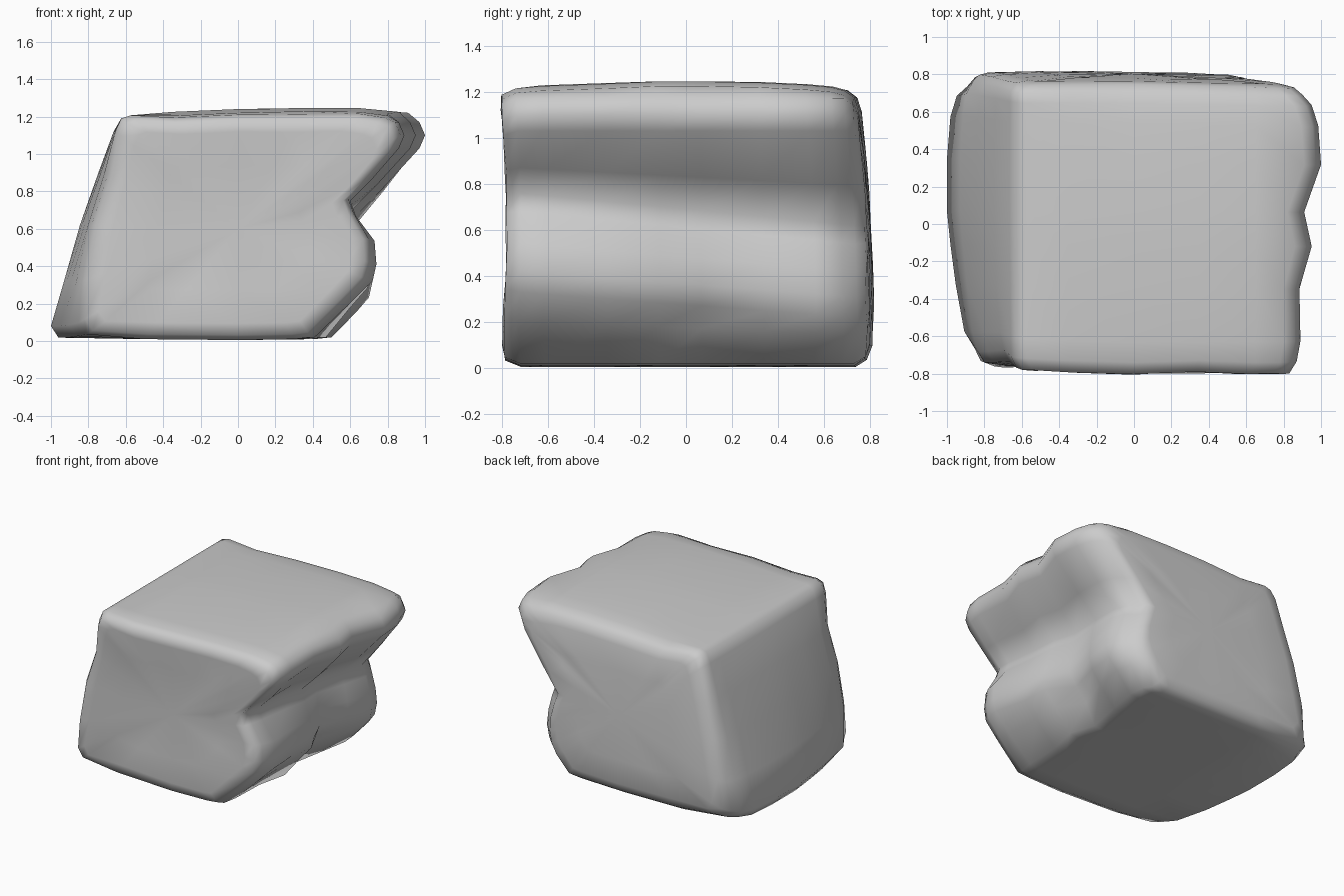
import bpy, bmesh, math, random
from mathutils import Vector

random.seed(4)

# Stations from front to back:
# y, lower-left x, base x, bulge x, upper tip x, groove x, top z
stations = [
    (-0.74, -0.87, 0.39, 0.71, 0.87, 0.59, 1.215),
    (-0.63, -0.91, 0.41, 0.74, 0.89, 0.60, 1.225),
    (-0.35, -0.95, 0.42, 0.70, 0.89, 0.60, 1.235),
    (-0.12, -0.98, 0.47, 0.69, 0.95, 0.61, 1.245),
    (0.07, -1.0, 0.41, 0.63, 0.91, 0.58, 1.245),
    (0.35, -1.0, 0.46, 0.68, 1.0, 0.62, 1.24),
    (0.58, -0.98, 0.50, 0.72, 0.985, 0.64, 1.23),
    (0.70, -0.955, 0.49, 0.68, 0.95, 0.61, 1.22),
    (0.76, -0.91, 0.45, 0.62, 0.90, 0.55, 1.205),
]


def profile(y, left, base, bulge, tip, groove, top):
    """Leaning block outline in x, z with an overhang on the right."""
    t = (y + 0.75) / 1.5
    gz = 0.74 - 0.14 * t          # groove descends toward the back
    bz = 0.39 - 0.11 * t
    pts = [(-0.5, 0.01), (0.0, 0.005), (base - 0.09, 0.01), (base, 0.02),
           ((base + bulge) / 2 + 0.02, bz * 0.52), (bulge - 0.02, bz - 0.06),
           (bulge, bz + 0.03), (bulge - 0.01, (bz + gz) / 2 - 0.02),
           (groove + 0.03, gz - 0.06), (groove, gz + 0.02),
           (groove * 0.6 + tip * 0.4, gz * 0.55 + 0.45 * 1.03),
           (tip - 0.03, 1.03), (tip, 1.10), (tip - 0.03, 1.17),
           (tip - 0.09, top - 0.02), (0.65, top), (0.35, top + 0.003),
           (0.0, top - 0.005), (-0.35, top - 0.02), (-0.57, 1.207),
           (-0.625, 1.19), (-0.665, 1.12), (-0.75, 0.89), (-0.845, 0.62),
           (-0.93, 0.32), (-1.0, 0.08), (-0.96, 0.018)]
    shift = left + 1
    return [(x + shift * (1 - z / 1.2) if x < -0.55 else x, z) for x, z in pts]


def clamp(v):
    return min(1, max(0, v))


def place(x, y, z):
    """Lean the back inward with height, round the left and hollow the front."""
    if y > 0:
        y *= 1 - 0.075 * (z / 1.2) ** 2 - 0.03 * max(0, x)
    else:
        y *= 1 - 0.03 * math.sin(math.pi * clamp(z / 1.2))
        y *= 1 - 0.03 * clamp((-x - 0.15) / 0.45)
        y *= 1 - 0.035 * clamp((-x - 0.6) / 0.3)
    y *= 1 - 0.03 * clamp(1 - z / 0.12)
    return Vector((x, y, z))


bm = bmesh.new()
rings = []


def add_ring(pts, y, jitter=0.0):
    rings.append([bm.verts.new(place(x, y + random.uniform(-jitter, jitter), z))
                  for x, z in pts])


def scaled(pts, f):
    return [(x * f, 0.6 + (z - 0.6) * f) for x, z in pts]


first, last = profile(*stations[0]), profile(*stations[-1])

# Front cap, body and back cap rings
add_ring(scaled(first, 0.55), -0.80, 0.006)
add_ring(scaled(first, 0.85), -0.808, 0.004)
add_ring(scaled(first, 0.955), -0.803, 0.004)
for s in stations:
    add_ring(profile(*s), s[0])
add_ring(scaled(last, 0.95), 0.802, 0.004)
add_ring(scaled(last, 0.85), 0.815, 0.004)
add_ring(scaled(last, 0.55), 0.818, 0.004)

for a, b in zip(rings, rings[1:]):
    n = len(a)
    for i in range(n):
        j = (i + 1) % n
        bm.faces.new((a[i], a[j], b[j], b[i]))
for ring, y in ((rings[0], -0.80), (rings[-1], 0.818)):
    c = bm.verts.new(place(0, y, 0.6))
    for i in range(len(ring)):
        bm.faces.new((ring[i], ring[(i + 1) % len(ring)], c))

# Chips and hollows: centre, radius, push
dents = [((-0.46, -0.8, 0.2), 0.16, (0, 0.03, 0)),
         ((0.25, -0.8, 0.65), 0.2, (0, 0.015, 0)),
         ((0.25, -0.78, 1.15), 0.18, (0, 0.02, -0.01)),
         ((0.55, 0.1, 0.17), 0.2, (-0.06, 0, 0.0)),
         ((0.69, -0.12, 0.34), 0.12, (0.03, 0, 0)),
         ((0.8, -0.3, 0.95), 0.2, (-0.03, 0, 0)),
         ((-0.72, -0.7, 0.88), 0.16, (0.02, 0.02, 0)),
         ((-0.88, -0.7, 0.03), 0.16, (0.03, 0.02, 0.02)),
         ((-0.88, 0.77, 0.03), 0.15, (0.03, -0.02, 0.02)),
         ((0.25, 0.0, 1.25), 0.2, (0, 0, -0.006))]
for v in bm.verts:
    for centre, radius, push in dents:
        d = (v.co - Vector(centre)).length / radius
        if d < 1:
            v.co += Vector(push) * (1 - d * d)

bmesh.ops.recalc_face_normals(bm, faces=bm.faces)
for f in bm.faces:
    f.smooth = True
mesh = bpy.data.meshes.new("boulder")
bm.to_mesh(mesh)
bm.free()
rock = bpy.data.objects.new("boulder", mesh)
bpy.context.collection.objects.link(rock)
